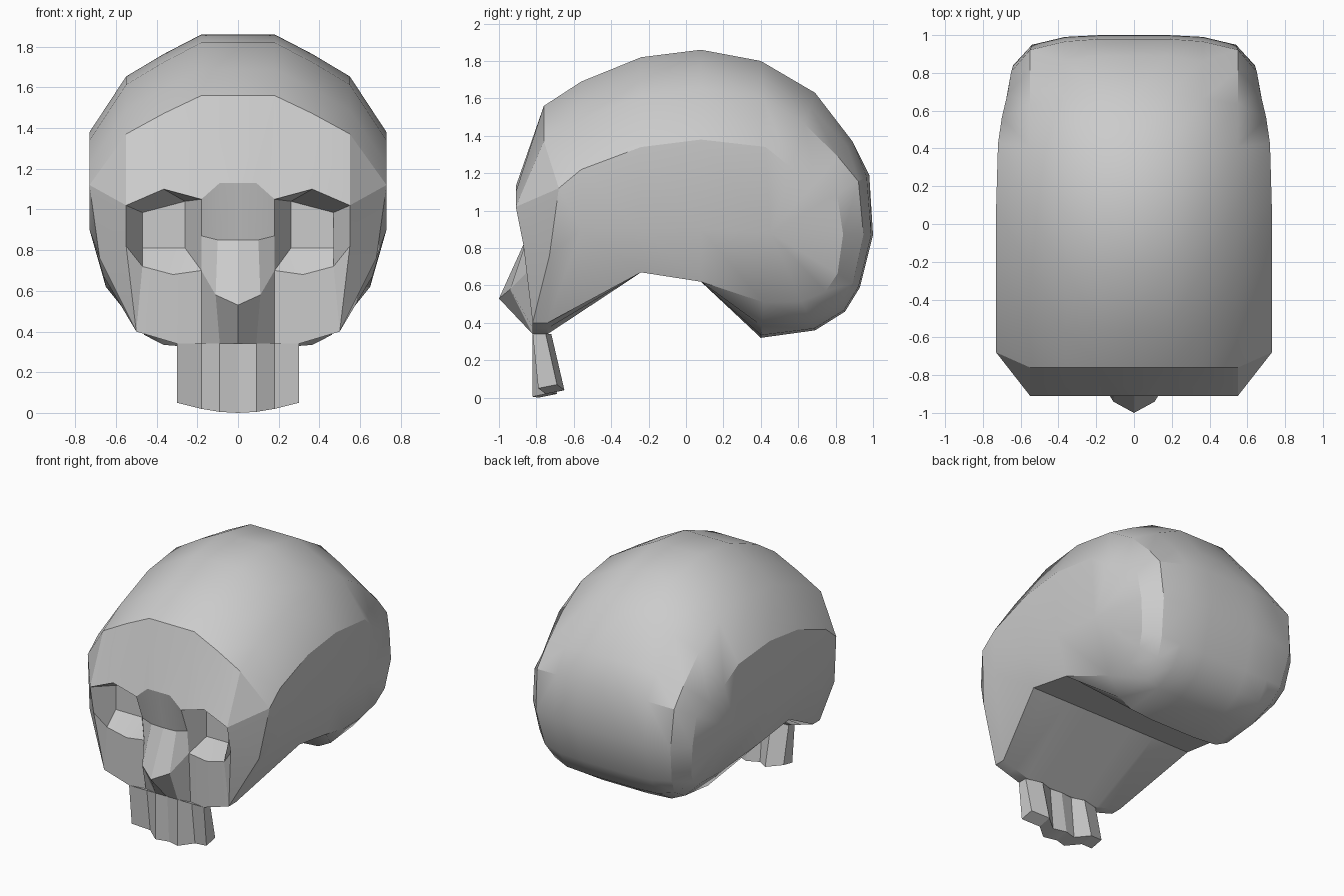
import bpy, bmesh
from math import radians
from mathutils import Vector

if "Cube" in bpy.data.objects:
    bpy.data.objects.remove(bpy.data.objects["Cube"])


def build(name, half_faces, angle=30):
    """Mesh from faces of the +x half, mirrored and welded."""
    bm = bmesh.new()
    for sx in (1, -1):
        for face in half_faces:
            pts = list(dict.fromkeys(tuple(round(c, 4) for c in p) for p in face))
            if len(pts) > 2:
                bm.faces.new([bm.verts.new((sx * x, y, z)) for x, y, z in pts])
    bmesh.ops.remove_doubles(bm, verts=bm.verts, dist=0.002)
    bmesh.ops.recalc_face_normals(bm, faces=bm.faces)
    # crisp creases on the facial part, which has tighter folds
    creases = [tuple(v.index for v in e.verts) for e in bm.edges]
    me = bpy.data.meshes.new(name)
    bm.to_mesh(me)
    bm.free()
    ob = bpy.data.objects.new(name, me)
    bpy.context.collection.objects.link(ob)
    bpy.context.view_layer.objects.active = ob
    ob.select_set(True)
    bpy.ops.object.shade_smooth_by_angle(angle=radians(angle))
    ob.select_set(False)
    return ob


def strips(rows):
    return [(a[j], a[j + 1], b[j + 1], b[j])
            for a, b in zip(rows, rows[1:]) for j in range(len(a) - 1)]


# Braincase: centre outline (y, z), side drop, side half-width, then the
# point (x, y, z) on the flat side wall that each section runs to
pivot = (.715, .45, .88)
sections = [
    (-.76, 1.56, .44, .73, (.73, -.76, .80)),
    (-.56, 1.69, .47, .73, (.73, -.56, .90)),
    (-.24, 1.82, .48, .73, (.73, -.24, .90)),
    (.08, 1.86, .48, .73, (.73, .08, .90)),
    (.40, 1.80, .46, .72, pivot),
    (.69, 1.63, .42, .70, pivot),
    (.89, 1.37, .30, .67, pivot),
    (.98, 1.19, .20, .65, pivot),
    (1.0, .87, .16, .64, pivot),
    (.93, .59, .14, .61, pivot),
    (.85, .46, .15, .58, pivot),
    (.69, .36, .17, .56, pivot),
    (.40, .32, .19, .56, pivot),
    (.08, .62, 0, .65, (.73, .08, .90)),
    (-.24, .67, 0, .66, (.73, -.24, .90)),
]
rows = []
for y, z, drop, xd, end in sections:
    d = (Vector(end[1:]) - Vector((y, z))).normalized() * drop
    t = min(1, max(0, (drop - .16) / .28))
    cols = ((0, 0), (.18, 0), (.365, .06 + .14 * t),
            (min(.55, xd - .1), .32 + .11 * t), (xd, 1))
    rows.append([(x, y + d[0] * f, z + d[1] * f) for x, f in cols] + [end])

# Temple corner and underside of the upper jaw
D0, E0 = (.73, -.68, 1.12), (.68, -.73, .76)
rows[0][4:] = [D0, E0]
for y, end in ((-.74, rows[1][5]), (-.82, E0)):
    rows.append([(x, y, z) for x, z in
                 ((0, .34), (.18, .34), (.30, .34), (.40, .37), (.50, .40))] + [end])
build("braincase", strips(rows))

# Face landmarks: forehead/brow, nose, cheek, eye socket
T = rows[0][:4]
b = [(0, -.91, 1.13), (.09, -.91, 1.13), (.18, -.91, 1.05), (.365, -.91, 1.10), (.55, -.91, 1.02)]
n = [(0, -.855, .85), (.10, -.85, .85), (.18, -.84, .87)]
t0, t1 = (0, -1, .53), (.11, -.94, .58)
q0, q1 = (0, -.82, .34), (.09, -.82, .34)
m1, m2, j = (.18, -.80, .34), (.30, -.82, .34), (.50, -.82, .40)
c2, c3, c4, o = (.18, -.82, .70), (.32, -.82, .68), (.47, -.83, .72), (.55, -.87, .82)
r1, r2, r3, r4 = (.26, -.73, 1.04), (.47, -.73, .985), (.47, -.73, .81), (.26, -.73, .81)
build("face", [
    (T[0], T[1], b[2], b[1], b[0]), (T[1], T[2], b[3], b[2]), (T[2], T[3], b[4], b[3]),
    (T[3], D0, b[4]), (b[4], D0, E0, o), (o, E0, j),
    (b[0], b[1], n[1], n[0]), (b[1], b[2], n[2], n[1]),
    (n[0], n[1], t1, t0), (t0, t1, q1, q0), (n[1], n[2], c2, t1), (t1, c2, m1, q1),
    (c2, c3, m2, m1), (c3, c4, j, m2), (c4, o, j),
    (b[2], b[3], r1), (b[3], b[4], r2, r1), (b[4], o, c4, r3, r2),
    (c2, c3, r4), (c3, c4, r3, r4), (b[2], n[2], c2, r4, r1), (r1, r2, r3, r4),
], 18)

# Upper teeth: one zigzag strip, thick front to back, leaning back at the ends
xs = (0, .09, .18, .30)
front_top = [(x, y, .34) for x, y in zip(xs, (-.81, -.82, -.79, -.82))]
front_low = [(x, y, z) for x, y, z in zip(xs, (-.79, -.82, -.75, -.79), (0, .005, .02, .05))]
back_low = [(x, y + .10, z + .02) for x, y, z in front_low]
back_top = [(x, y + .07, z) for x, y, z in front_top]
build("upper_teeth", strips([front_top, front_low, back_low, back_top, front_top])
      + [(front_top[3], front_low[3], back_low[3], back_top[3])], 12)
